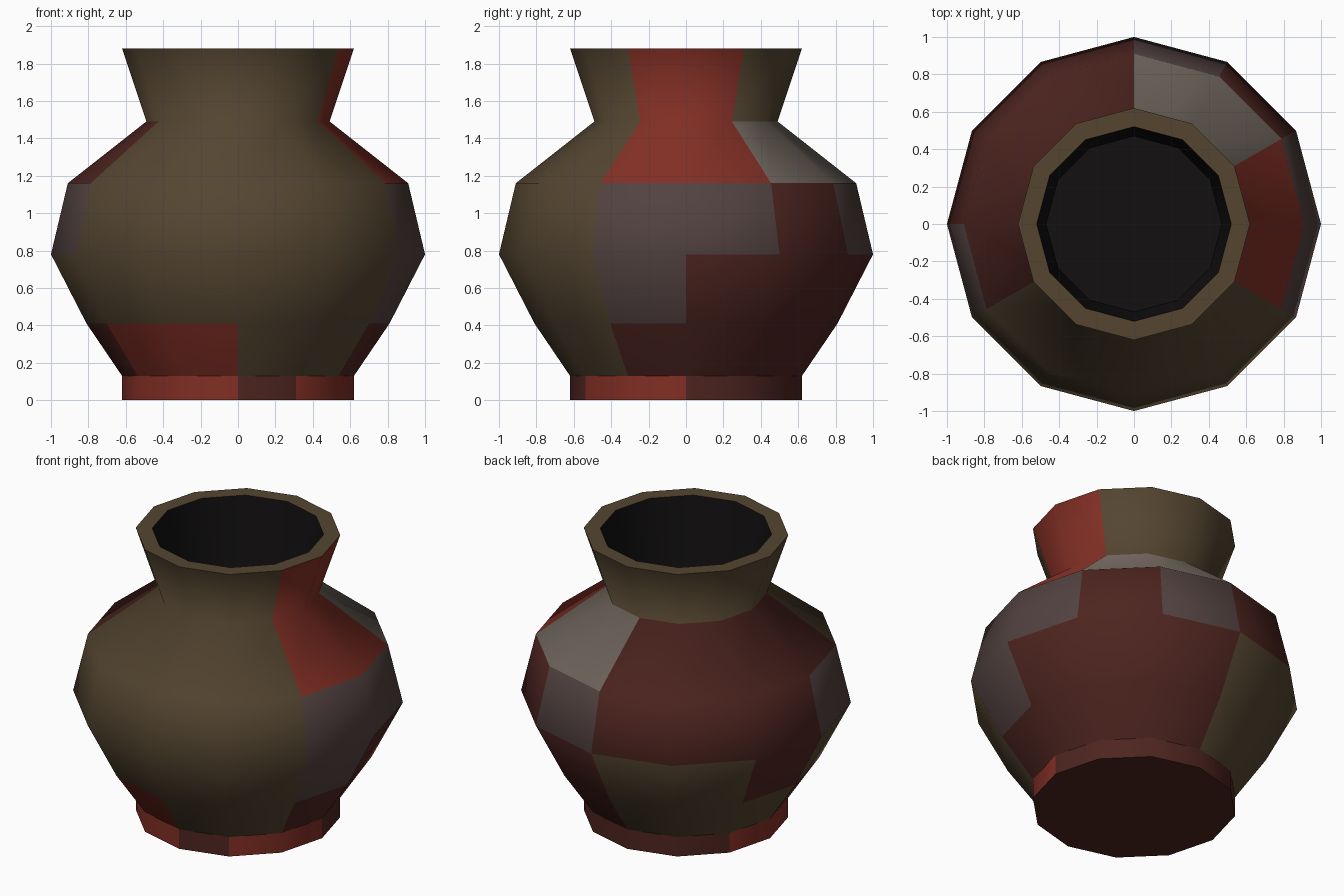
import bpy, bmesh
from math import cos, sin, pi

if "Cube" in bpy.data.objects:
    bpy.data.objects.remove(bpy.data.objects["Cube"])

SIDES = 12

# Glaze colours, keyed by the letters used in the band patterns
COLOURS = {
    "B": ("brown_clay", (0.090, 0.060, 0.030, 1)),
    "R": ("red_glaze", (0.220, 0.028, 0.018, 1)),
    "D": ("dark_red_glaze", (0.075, 0.018, 0.014, 1)),
    "M": ("mauve_glaze", (0.085, 0.055, 0.052, 1)),
    "G": ("grey_glaze", (0.170, 0.140, 0.115, 1)),
    "K": ("dark_inside", (0.006, 0.005, 0.005, 1)),
}
KEYS = list(COLOURS)

# Profile (radius, height): foot, belly, shoulder, neck, rim, inside
PROFILE = [(0.62, 0), (0.62, 0.13), (0.81, 0.41), (1.0, 0.78), (0.91, 1.16),
           (0.49, 1.49), (0.62, 1.88), (0.52, 1.88), (0.47, 1.42)]

# Glaze of each band, one letter per side, anticlockwise from +x
BANDS = ["DDDDDRRRRDRR",   # foot
         "DDDBBBDRRBBD",   # lower belly
         "DDDBBDBBBBBM",   # belly
         "MDMDDDMBBBBM",   # upper belly
         "RGGDDDDBBBBR",   # shoulder
         "RBBBBBBBBBBR",   # neck
         "B" * 12,         # rim
         "K" * 12]         # inside wall

SHARP_RINGS = (0, 1, 6, 7, 8)

bm = bmesh.new()
rings = [[bm.verts.new((r * cos(2 * pi * i / SIDES), r * sin(2 * pi * i / SIDES), z))
          for i in range(SIDES)] for r, z in PROFILE]

# Walls
for low, high, glaze in zip(rings, rings[1:], BANDS):
    for i in range(SIDES):
        j = (i + 1) % SIDES
        face = bm.faces.new((low[i], low[j], high[j], high[i]))
        face.material_index = KEYS.index(glaze[i])

# Underside and inside floor
bm.faces.new(rings[0][::-1]).material_index = KEYS.index("D")
bm.faces.new(rings[-1]).material_index = KEYS.index("K")

# Smooth body with crisp foot and rim
for face in bm.faces:
    face.smooth = True
for k in SHARP_RINGS:
    for i in range(SIDES):
        bm.edges.get((rings[k][i], rings[k][(i + 1) % SIDES])).smooth = False

mesh = bpy.data.meshes.new("vase")
bm.to_mesh(mesh)
bm.free()
for name, colour in COLOURS.values():
    mat = bpy.data.materials.new(name)
    mat.diffuse_color = colour
    mat.use_nodes = True
    mat.node_tree.nodes["Principled BSDF"].inputs["Base Color"].default_value = mat.diffuse_color
    mesh.materials.append(mat)
vase = bpy.data.objects.new("vase", mesh)
bpy.context.collection.objects.link(vase)
